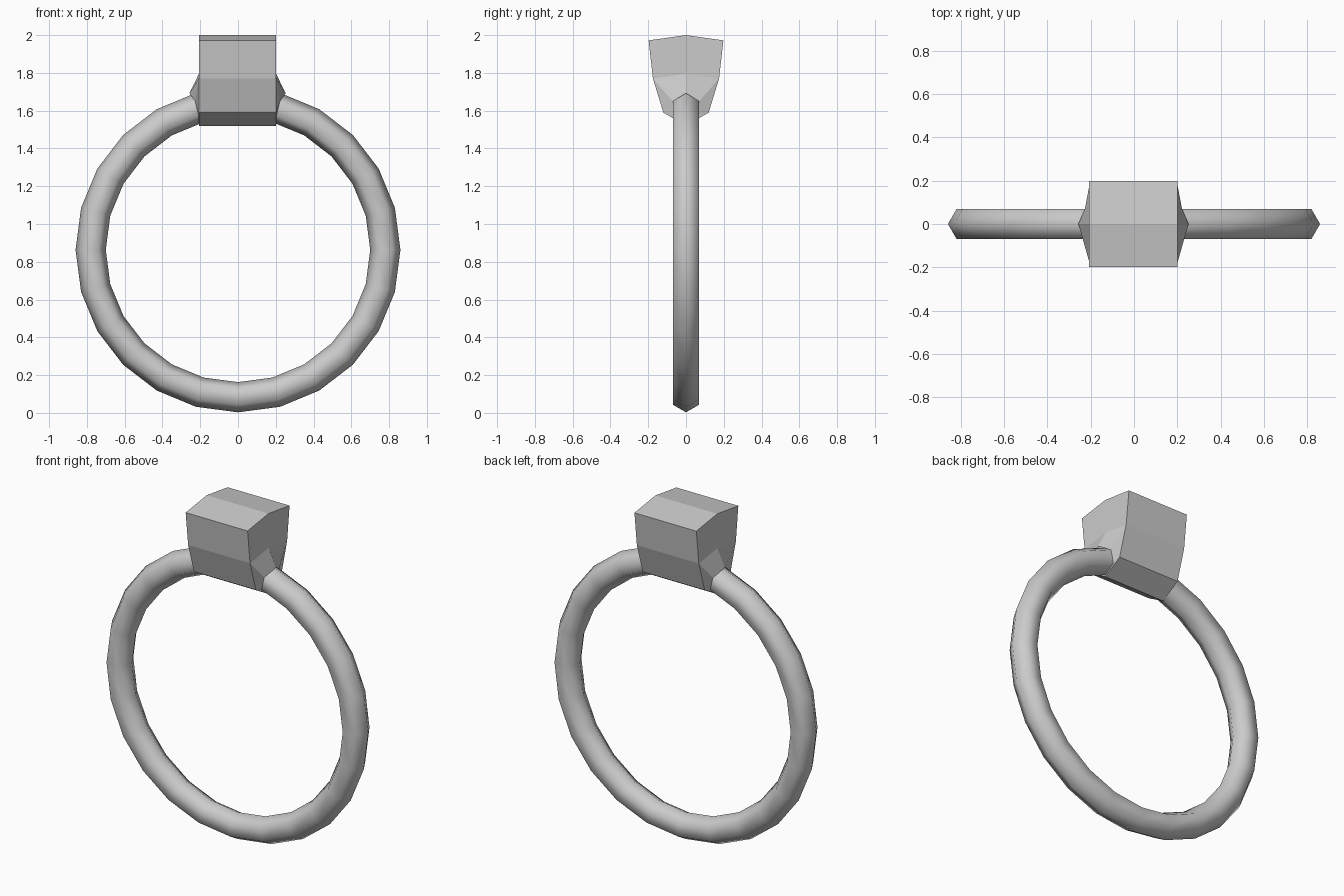
import bpy, bmesh, math

if "Cube" in bpy.data.objects:
    bpy.data.objects.remove(bpy.data.objects["Cube"])

metal = bpy.data.materials.new("grey metal")
metal.diffuse_color = (0.6, 0.6, 0.6, 1)
metal.use_nodes = True
metal.node_tree.nodes["Principled BSDF"].inputs["Base Color"].default_value = metal.diffuse_color


def finish(name, bm, smooth):
    bmesh.ops.recalc_face_normals(bm, faces=bm.faces)
    mesh = bpy.data.meshes.new(name)
    for f in bm.faces:
        f.smooth = smooth
    bm.to_mesh(mesh)
    bm.free()
    mesh.materials.append(metal)
    obj = bpy.data.objects.new(name, mesh)
    bpy.context.collection.objects.link(obj)
    return obj


def bridge(bm, a, b):
    n = len(a)
    for i in range(n):
        j = (i + 1) % n
        bm.faces.new((a[i], a[j], b[j], b[i]))


# Band: hexagonal tube in 24 steps, open where the setting covers it
R, r, CZ = 0.78, 0.08, 0.863
bm = bmesh.new()
rings = []
for s in range(1, 24):
    a = s * math.tau / 24
    ring = []
    for k in range(6):
        t = k * math.tau / 6
        d = R + r * math.cos(t)
        ring.append(bm.verts.new((d * math.sin(a), r * math.sin(t), CZ + d * math.cos(a))))
    rings.append(ring)
for a, b in zip(rings, rings[1:]):
    bridge(bm, a, b)
finish("band", bm, True)

# Setting: block with a roof-like top, a keel below and collars onto the band
upper = [(0.175, 1.77), (0.198, 1.972), (0, 2.0), (-0.198, 1.972), (-0.175, 1.77)]
lower = [(-0.12, 1.59), (0, 1.52), (0.12, 1.59)]
collar = [(0.252, 0, 1.692), (0.222, 0.07, 1.65), (0.205, 0.07, 1.58),
          (0.202, 0, 1.535), (0.205, -0.07, 1.58), (0.222, -0.07, 1.65)]
bm = bmesh.new()
ends = []
for side, x in ((-1, -0.207), (1, 0.202)):
    up = [bm.verts.new((x, y, z)) for y, z in upper]
    low = [bm.verts.new((x, y, z)) for y, z in lower]
    mid = bm.verts.new((x, 0, 1.795))
    bm.faces.new(up + [mid])
    rim = [mid, up[0], low[2], low[1], low[0], up[4]]
    neck = [bm.verts.new((side * cx + (x - side * 0.202), y, z)) for cx, y, z in collar]
    bridge(bm, rim, neck)
    ends.append(up + low)
bridge(bm, *ends)
finish("setting", bm, False)
